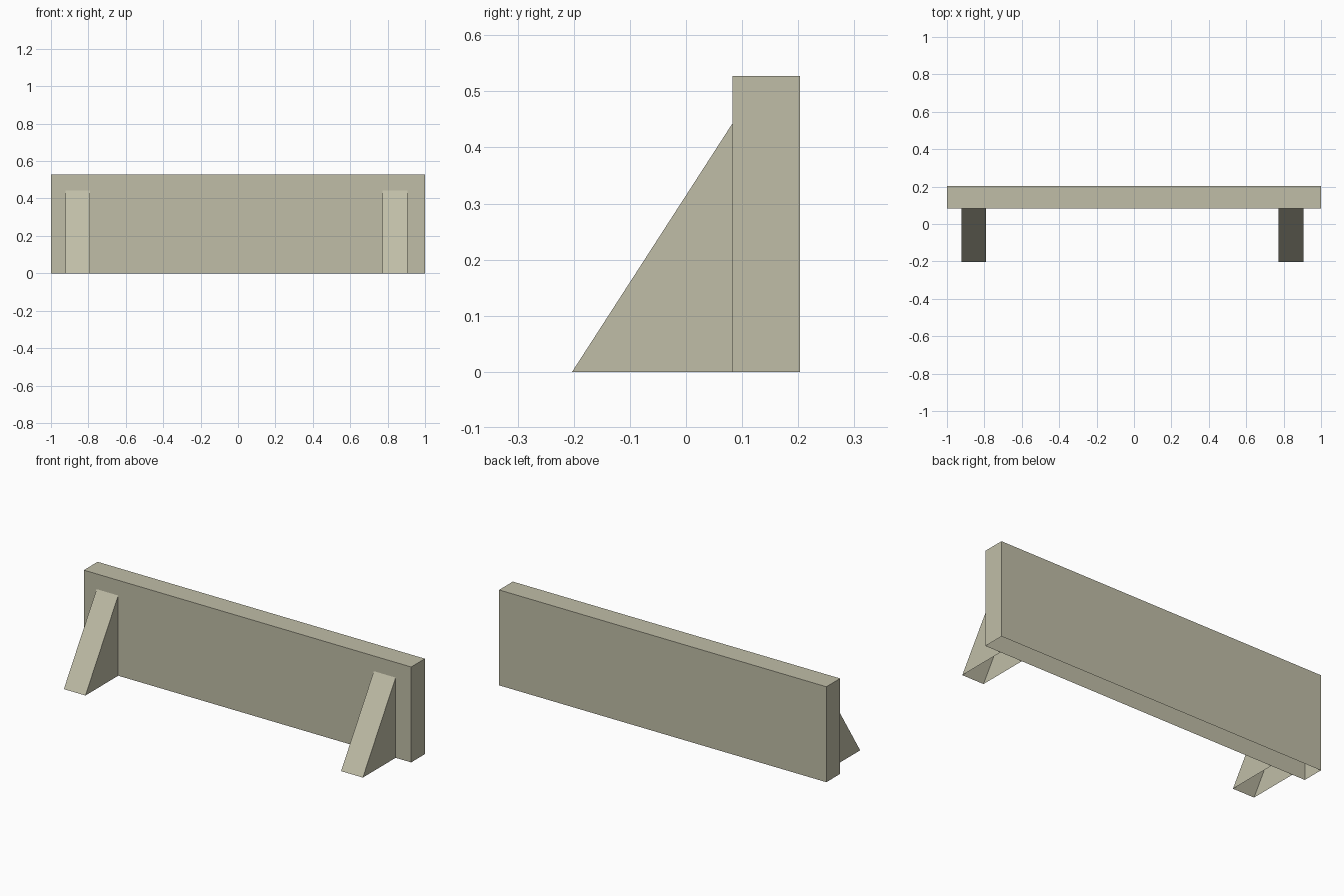
import bpy

if "Cube" in bpy.data.objects:
    bpy.data.objects.remove(bpy.data.objects["Cube"])

# Single stone-grey colour
stone = bpy.data.materials.new("warm_stone")
stone.diffuse_color = (0.53, 0.515, 0.39, 1)
stone.use_nodes = True
stone.node_tree.nodes["Principled BSDF"].inputs["Base Color"].default_value = stone.diffuse_color


def open_prism(name, profile, x0, x1, skip):
    """Extrude a (y, z) profile along x, leaving out the hidden walls in skip."""
    n = len(profile)
    verts = [(x, y, z) for x in (x0, x1) for y, z in profile]
    faces = [tuple(reversed(range(n))), tuple(range(n, 2 * n))]
    for i in range(n):
        if i not in skip:
            j = (i + 1) % n
            faces.append((i, j, n + j, n + i))
    mesh = bpy.data.meshes.new(name)
    mesh.from_pydata(verts, [], faces)
    mesh.materials.append(stone)
    obj = bpy.data.objects.new(name, mesh)
    bpy.context.collection.objects.link(obj)
    return obj


FRONT, BACK, TOP = 0.083, 0.203, 0.527

# Upright wall panel, open underneath
open_prism("wall_panel", [(FRONT, 0), (BACK, 0), (BACK, TOP), (FRONT, TOP)],
           -1, 1, {0})

# Sloping wedge braces, open underneath and where they meet the wall
for name, x0, x1 in (("left_brace", -0.922, -0.79), ("right_brace", 0.772, 0.905)):
    open_prism(name, [(-BACK, 0), (FRONT, 0), (FRONT, 0.443)], x0, x1, {0, 1})
